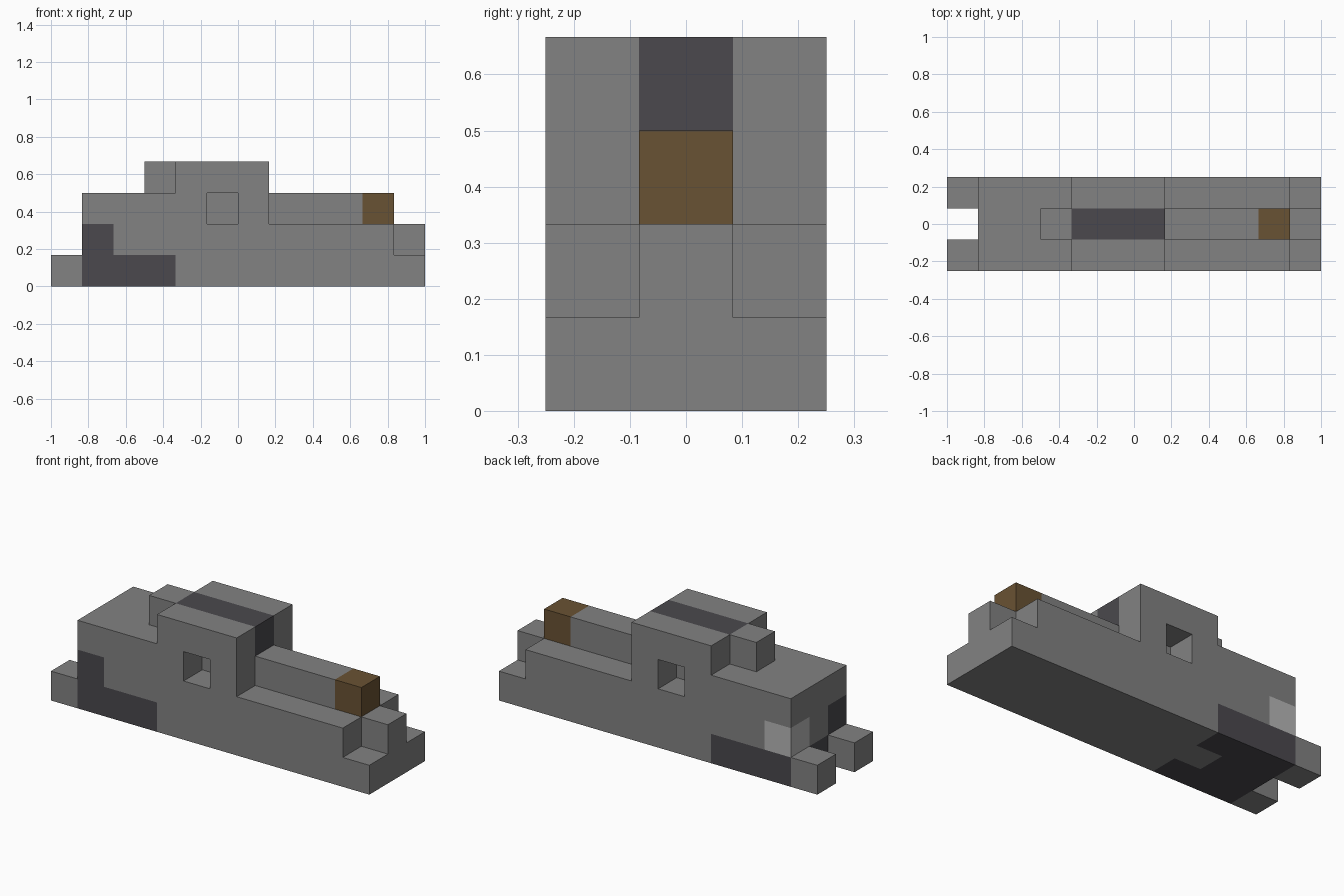
import bpy
import bmesh
from itertools import product
from mathutils import Vector

U = 1 / 6                              # edge length of one block
GRID_CENTRE = Vector((6, 1.5, 0))      # grid point placed at the origin


def make_material(name, rgb):
    mat = bpy.data.materials.new(name)
    mat.use_nodes = True
    colour = (*rgb, 1)
    mat.diffuse_color = colour
    bsdf = next(n for n in mat.node_tree.nodes if n.type == 'BSDF_PRINCIPLED')
    bsdf.inputs["Base Color"].default_value = colour
    bsdf.inputs["Roughness"].default_value = 0.9
    return mat


def box(x, y, z):
    """Blocks filling half-open ranges along each axis."""
    return set(product(range(*x), range(*y), range(*z)))


def sides(x, z):
    """Blocks mirrored on the front and back rows."""
    return box(x, (0, 1), z) | box(x, (2, 3), z)


def build(name, blocks, solid):
    """Skin a part with only its exposed faces and colour each block."""
    bm = bmesh.new()
    for block in sorted(blocks):
        for axis, sign in product(range(3), (-1, 1)):
            normal = Vector((0, 0, 0))
            normal[axis] = sign
            if tuple(int(b + n) for b, n in zip(block, normal)) in solid:
                continue
            u, v = Vector((0, 0, 0)), Vector((0, 0, 0))
            u[(axis + 1) % 3] = 0.5
            v[(axis + 2) % 3] = 0.5 * sign
            mid = Vector(block) + Vector((0.5, 0.5, 0.5)) + normal / 2 - GRID_CENTRE
            corners = (mid - u - v, mid + u - v, mid + u + v, mid - u + v)
            face = bm.faces.new([bm.verts.new(c * U) for c in corners])
            face.material_index = paint.get(block, 0)
    bmesh.ops.remove_doubles(bm, verts=bm.verts, dist=0.001)
    # Merge flat faces of one colour into clean panels
    bmesh.ops.dissolve_limit(bm, angle_limit=0.01, verts=bm.verts,
                             edges=bm.edges, delimit={'MATERIAL'})
    mesh = bpy.data.meshes.new(name)
    bm.to_mesh(mesh)
    bm.free()
    for mat in materials:
        mesh.materials.append(mat)
    obj = bpy.data.objects.new(name, mesh)
    bpy.context.collection.objects.link(obj)


cube = bpy.data.objects.get("Cube")
if cube:
    bpy.data.objects.remove(cube, do_unlink=True)

materials = [
    make_material("mid grey", (0.223, 0.223, 0.223)),
    make_material("charcoal", (0.069, 0.066, 0.075)),
    make_material("brown", (0.141, 0.084, 0.033)),
    make_material("light grey", (0.468, 0.468, 0.468)),
]
CHARCOAL, BROWN, LIGHT = 1, 2, 3

# Parts as runs of blocks: length, width, height
parts = {
    "lower_hull": box((1, 12), (0, 3), (0, 1)) | box((1, 11), (0, 3), (1, 2)),
    "rear_prongs": sides((0, 1), (0, 1)),
    "nose_block": box((11, 12), (1, 2), (1, 2)),
    "cabin": box((1, 7), (0, 3), (2, 3)) - sides((5, 6), (2, 3)),   # window recesses
    "cabin_roof": box((4, 7), (0, 3), (3, 4)),
    "roof_rear_block": box((3, 4), (1, 2), (3, 4)),
    "bonnet_ridge": box((7, 10), (1, 2), (2, 3)),
    "bonnet_tip": box((10, 11), (1, 2), (2, 3)),
}

# Colours by block: roof stripe, rear patches, bonnet tip
paint = {b: CHARCOAL for b in
         box((4, 7), (1, 2), (3, 4))
         | sides((1, 4), (0, 1))
         | box((1, 3), (1, 2), (0, 1))
         | {(1, 0, 1)}}
paint[(1, 2, 1)] = LIGHT
paint.update((b, BROWN) for b in parts["bonnet_tip"])

solid = set().union(*parts.values())
for part_name, part_blocks in parts.items():
    build(part_name, part_blocks, solid)
